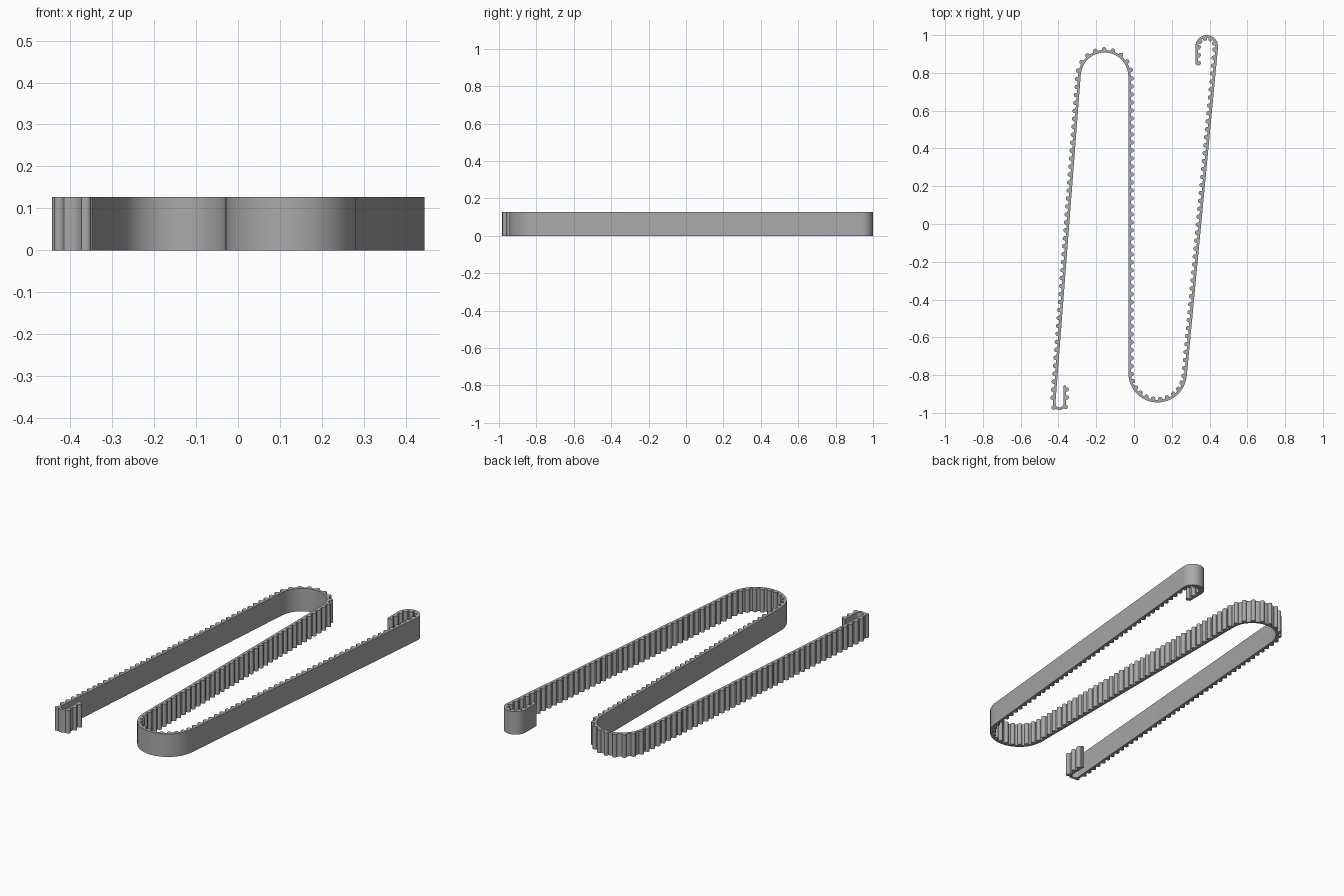
import bpy
import bmesh
import math
from mathutils import Vector

cube = bpy.data.objects.get("Cube")
if cube:
    bpy.data.objects.remove(cube, do_unlink=True)

WIDTH, BACKING, TOOTH, PITCH = 0.127, 0.0135, 0.0155, 0.0423

rubber = bpy.data.materials.new("grey rubber")
rubber.use_nodes = True
rubber.diffuse_color = (0.4, 0.4, 0.4, 1)
rubber.node_tree.nodes["Principled BSDF"].inputs["Base Color"].default_value = (0.4, 0.4, 0.4, 1)

# Bends the belt wraps around: centre and signed radius (positive turns clockwise)
BENDS = [
    (Vector((-0.395, -0.95)), 0.021),
    (Vector((-0.156, 0.782)), 0.126),
    (Vector((0.125, -0.79)), -0.155),
    (Vector((0.385, 0.94)), -0.06),
]
START_Y, END_Y, ARC_STEPS = -0.855, 0.845, 16


def direction(angle):
    return Vector((math.cos(angle), math.sin(angle)))


def belt_path():
    """Points on the smooth back of the belt, each with its toothed-side normal."""
    normals = [0.0]
    for (c1, k1), (c2, k2) in zip(BENDS, BENDS[1:]):
        d = c2 - c1
        normals.append(math.atan2(d.y, d.x) + math.acos((k1 - k2) / d.length))
    normals.append(0.0)
    path = []
    for (centre, k), a, b in zip(BENDS, normals, normals[1:]):
        sweep = -((a - b) % math.tau) if k > 0 else (b - a) % math.tau
        for i in range(ARC_STEPS + 1):
            n = direction(a + sweep * i / ARC_STEPS)
            path.append((centre + n * k, n))
    first, last = path[0], path[-1]
    path.insert(0, (Vector((first[0].x, START_Y)), first[1]))
    path.append((Vector((last[0].x, END_Y)), last[1]))
    return path


def teeth_stations(path):
    """Evenly pitched positions along the path."""
    target, travelled = PITCH / 2, 0.0
    for (p, n), (q, m) in zip(path, path[1:]):
        length = (q - p).length
        while target <= travelled + length:
            t = (target - travelled) / length
            yield p.lerp(q, t), n.lerp(m, t).normalized()
            target += PITCH
        travelled += length


def finish(name, bm):
    bmesh.ops.recalc_face_normals(bm, faces=bm.faces)
    mesh = bpy.data.meshes.new(name)
    bm.to_mesh(mesh)
    bm.free()
    mesh.materials.append(rubber)
    obj = bpy.data.objects.new(name, mesh)
    bpy.context.collection.objects.link(obj)
    bpy.ops.object.select_all(action="DESELECT")
    obj.select_set(True)
    bpy.context.view_layer.objects.active = obj
    bpy.ops.object.shade_smooth_by_angle(angle=math.radians(35))


def prism(bm, outline):
    """Upright prism over a flat outline."""
    low = [bm.verts.new((p.x, p.y, 0)) for p in outline]
    high = [bm.verts.new((p.x, p.y, WIDTH)) for p in outline]
    bm.faces.new(low)
    bm.faces.new(high)
    for i in range(len(low)):
        j = (i + 1) % len(low)
        bm.faces.new((low[i], low[j], high[j], high[i]))


path = belt_path()

# Backing band: a rectangular section swept along the path
bm = bmesh.new()
rings = []
for p, n in path:
    q = p + n * BACKING
    rings.append([bm.verts.new(v) for v in (
        (p.x, p.y, 0), (q.x, q.y, 0), (q.x, q.y, WIDTH), (p.x, p.y, WIDTH))])
for r, s in zip(rings, rings[1:]):
    for i in range(4):
        j = (i + 1) % 4
        bm.faces.new((r[i], r[j], s[j], s[i]))
bm.faces.new(rings[0])
bm.faces.new(rings[-1])
finish("belt_backing", bm)

# Teeth: round-tipped ribs rooted slightly inside the backing
bm = bmesh.new()
RADIUS = 0.0115
for p, n in teeth_stations(path):
    side = Vector((n.y, -n.x))
    tip = p + n * (BACKING + TOOTH - RADIUS)
    root = p + n * (BACKING - 0.003)
    outline = [root - side * RADIUS, root + side * RADIUS]
    for i in range(9):
        a = math.pi * i / 8
        outline.append(tip + side * RADIUS * math.cos(a) + n * RADIUS * math.sin(a))
    prism(bm, outline)
finish("belt_teeth", bm)
